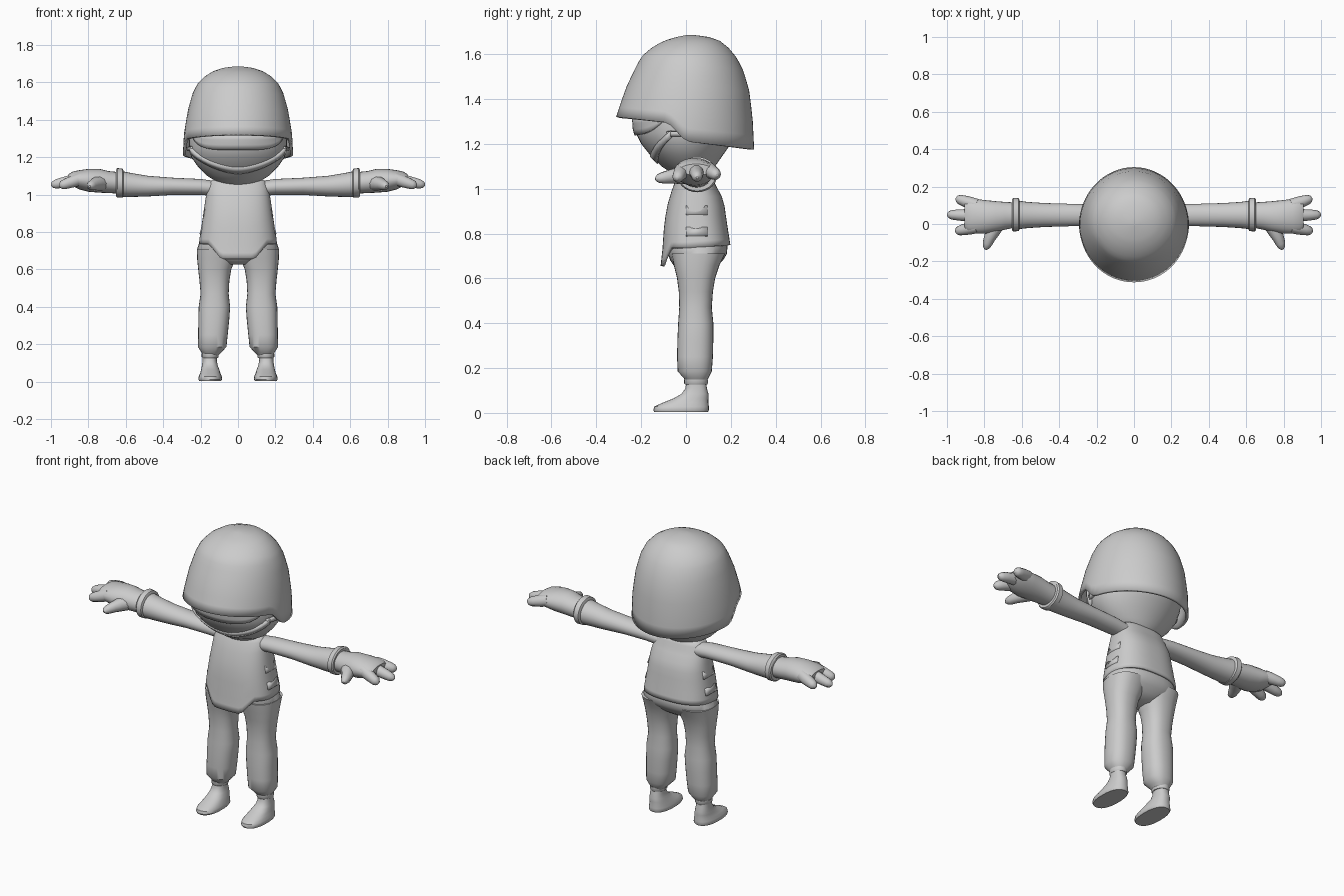
import bpy, math
from mathutils import Vector

grey = bpy.data.materials.new("plain grey")
grey.diffuse_color = (0.6, 0.6, 0.6, 1)


def finish(ob, mirror=False, thick=0, angle=40):
    ob.data.materials.append(grey)
    bpy.ops.object.select_all(action='DESELECT')
    bpy.context.view_layer.objects.active = ob
    ob.select_set(True)
    bpy.ops.object.shade_smooth_by_angle(angle=math.radians(angle))
    if thick:
        m = ob.modifiers.new("thickness", 'SOLIDIFY')
        m.thickness, m.offset = thick, -1
    if mirror:
        ob.modifiers.new("mirror", 'MIRROR')
    return ob


def mesh(name, verts, faces, **kw):
    me = bpy.data.meshes.new(name)
    me.from_pydata(verts, [], faces)
    me.update()
    ob = bpy.data.objects.new(name, me)
    bpy.context.collection.objects.link(ob)
    return finish(ob, **kw)


def section(rows, s):
    """Interpolate rows of (s, u0, u1, v0, v1)."""
    for a, b in zip(rows, rows[1:]):
        if s <= b[0]:
            break
    t = (s - a[0]) / (b[0] - a[0])
    return [p + (q - p) * t for p, q in zip(a[1:], b[1:])]


def ring_point(rows, s, ang, power=1.0):
    u0, u1, v0, v1 = section(rows, s)
    c, d = math.sin(ang), -math.cos(ang)
    c, d = (math.copysign(abs(k) ** power, k) for k in (c, d))
    return (u0 + u1) / 2 + (u1 - u0) / 2 * c, (v0 + v1) / 2 + (v1 - v0) / 2 * d


def loft(name, rows, n=24, axis='z', rim=None, levels=None, power=1.0, cap=True, **kw):
    """Stack oval sections; rim(x, y) trims the lowest ring to a hem height."""
    levels = levels or [r[0] for r in rows]
    top = levels[-1]
    verts, faces = [], []
    for s in levels:
        for i in range(n):
            a, z = 2 * math.pi * i / n, s
            u, v = ring_point(rows, z, a, power)
            if rim:
                t = (s - levels[0]) / (top - levels[0])
                for _ in range(4):
                    h = rim(u, v)
                    z = h + (top - h) * t
                    u, v = ring_point(rows, z, a, power)
            verts.append((u, v, z) if axis == 'z' else (z, u, v))
    for k in range(len(levels) - 1):
        for i in range(n):
            j = (i + 1) % n
            faces.append((k * n + i, k * n + j, k * n + n + j, k * n + n + i))
    last = (len(levels) - 1) * n
    faces.append(tuple(range(last, last + n)))
    if cap:
        faces.append(tuple(reversed(range(n))))
    return mesh(name, verts, faces, **kw)


def tube(name, pts, mirror=False):
    """Tapered round tube through (x, y, z, radius) points."""
    cu = bpy.data.curves.new(name, 'CURVE')
    cu.dimensions, cu.bevel_depth, cu.bevel_resolution = '3D', 1, 3
    cu.use_fill_caps = True
    sp = cu.splines.new('POLY')
    sp.points.add(len(pts) - 1)
    for p, (x, y, z, r) in zip(sp.points, pts):
        p.co, p.radius = (x, y, z, 1), r
    ob = bpy.data.objects.new(name, cu)
    bpy.context.collection.objects.link(ob)
    bpy.ops.object.select_all(action='DESELECT')
    bpy.context.view_layer.objects.active = ob
    ob.select_set(True)
    bpy.ops.object.convert(target='MESH')
    return finish(bpy.context.object, mirror)


# Head
HEAD = [(1.045, -.05, .05, -.02, .08), (1.06, -.10, .10, -.05, .10),
        (1.10, -.165, .165, -.11, .13), (1.15, -.215, .215, -.16, .165),
        (1.20, -.25, .25, -.20, .20), (1.25, -.262, .262, -.225, .23),
        (1.32, -.262, .262, -.23, .25), (1.45, -.23, .23, -.19, .23),
        (1.56, -.15, .15, -.11, .17)]
loft("head", HEAD, 40)

# Helmet with raised brow and low back
HELMET = [(1.15, -.297, .297, -.335, .305), (1.32, -.29, .29, -.312, .297),
          (1.45, -.268, .268, -.268, .28), (1.54, -.243, .243, -.225, .25),
          (1.59, -.218, .218, -.198, .222), (1.63, -.18, .18, -.152, .188),
          (1.66, -.132, .132, -.098, .15), (1.677, -.08, .08, -.04, .1),
          (1.685, -.02, .02, 0, .04)]


def helmet_rim(x, y):
    if y < -.08:
        return 1.295 + (-.08 - y) * .11
    return 1.295 + (y + .08) * -1.05 if y < 0 else 1.211 - .12 * y


loft("helmet", HELMET, 64, rim=helmet_rim, cap=False, thick=.016,
     levels=[1.2, 1.26, 1.32, 1.39, 1.45, 1.5, 1.54, 1.57, 1.59, 1.61, 1.63, 1.647,
             1.66, 1.669, 1.677, 1.682, 1.685])


# Visor plate and mask edge wrapped around the face
def on_head(ang, z, out):
    x, y = ring_point(HEAD, z, ang)
    return x * out, y * out, z


N = 24
angs = [math.radians(-60 + 120 * i / N) for i in range(N + 1)]
vv = []
for k in range(4):
    for a in angs:
        low = 1.238 + .055 * (a / angs[-1]) ** 4
        vv.append(on_head(a, low + (1.32 - low) * k / 3, 1.05))
mesh("visor", vv, [(k * (N + 1) + i, k * (N + 1) + i + 1, (k + 1) * (N + 1) + i + 1, (k + 1) * (N + 1) + i)
                   for k in range(3) for i in range(N)], thick=.014)
vv = []
for k in range(2):
    for i in range(N + 1):
        f = -1 + 2 * i / N
        vv.append(on_head(f * math.radians(72), 1.11 + .115 * f * f + .032 * k, 1.06))
mesh("mask_edge", vv, [(i, i + 1, N + 2 + i, N + 1 + i) for i in range(N)], thick=.022)
vv = [on_head(math.radians(68 + 8 * i), 1.232 + .022 * k, 1.05) for k in range(2) for i in range(5)]
mesh("side_strap", vv, [(i, i + 1, 6 + i, 5 + i) for i in range(4)], thick=.015, mirror=True)


# Shirt with a front flap
SHIRT = [(.64, -.212, .212, -.115, .2), (.75, -.208, .208, -.103, .198), (.85, -.192, .192, -.097, .182),
         (.95, -.178, .178, -.078, .168), (1.03, -.165, .165, -.05, .125),
         (1.07, -.15, .15, -.03, .11), (1.09, -.11, .11, -.01, .09)]


def hem(x, y):
    if y > .02:
        return .735 + .07 * y
    t = min(1, max(0, (.155 - abs(x)) / .065))
    return .735 - .08 * t


loft("shirt", SHIRT, 64, rim=hem, power=.8, cap=False, thick=.012,
     levels=[.7, .73, .77, .85, .9, .95, 1.0, 1.03, 1.055, 1.07, 1.09])

# Side pocket flaps on the shirt
for i, z in enumerate((.885, .79)):
    x = .194 - .017 * (1 - i)
    p = [(x + .012 * (k == 0), y, z + .04 * k) for k in (0, 1) for y in (0, .045, .095)]
    mesh("side_flap_%d" % i, p, [(0, 1, 4, 3), (1, 2, 5, 4)], thick=.02, mirror=True)

# Trousers: pelvis and legs
loft("pelvis", [(.625, -.06, .06, -.02, .1), (.65, -.14, .14, -.05, .135), (.68, -.205, .205, -.07, .165),
                (.71, -.218, .218, -.08, .183), (.75, -.205, .205, -.085, .185), (.8, -.18, .18, -.07, .16)],
     32, power=.85)
loft("leg", [(.14, .105, .185, 0, .09), (.155, .09, .195, -.01, .1), (.185, .062, .214, -.037, .115),
             (.25, .055, .213, -.04, .12), (.33, .047, .212, -.038, .122), (.40, .042, .21, -.035, .122),
             (.47, .05, .2, -.03, .115), (.54, .046, .206, -.032, .12), (.60, .036, .213, -.04, .13),
             (.66, .012, .219, -.055, .15), (.71, .005, .22, -.065, .175)], 28, power=.85, mirror=True)

# Ankle band and foot
loft("ankle_band", [(.126, .108, .19, -.004, .094), (.132, .104, .194, -.008, .098),
                    (.15, .104, .194, -.008, .098)], 24, mirror=True)
loft("foot", [(.004, .09, .208, -.142, .098), (.012, .085, .212, -.146, .102), (.028, .087, .21, -.142, .102),
              (.045, .094, .202, -.105, .1), (.065, .1, .197, -.055, .1), (.085, .108, .193, -.02, .1),
              (.11, .113, .189, -.002, .093), (.14, .113, .189, .0, .09)], 28, power=.85, mirror=True)

# Arm with flared sleeve and cuff ring
loft("arm", [(.1, .0, .1, .99, 1.07), (.2, -.01, .105, .998, 1.083), (.35, -.012, .108, .998, 1.09),
             (.48, -.016, .112, .99, 1.1), (.57, -.022, .118, .987, 1.115), (.62, -.028, .125, .987, 1.125)],
     24, axis='x', mirror=True)
loft("cuff", [(.612, -.03, .128, .99, 1.128), (.617, -.038, .138, .984, 1.138),
              (.645, -.04, .14, .984, 1.142), (.652, -.034, .132, .99, 1.134)], 28, axis='x', mirror=True)

# Palm, fingers and thumb
loft("palm", [(.64, -.02, .115, 1.005, 1.12), (.69, -.03, .118, 1.008, 1.125), (.74, -.042, .122, 1.01, 1.137),
              (.8, -.052, .128, 1.015, 1.137), (.85, -.052, .134, 1.028, 1.13), (.885, -.045, .132, 1.045, 1.122),
              (.905, -.025, .115, 1.06, 1.11)], 24, axis='x', mirror=True)
for name, y0, y1, x1, z1 in (("rear_finger", .1, .138, .952, 1.06), ("middle_finger", .045, .05, 1.0, 1.05),
                             ("front_finger", -.015, -.04, .955, 1.045)):
    a, b = Vector((.84, y0, 1.085)), Vector((x1, y1, z1))
    prof = ((0, .034), (.35, .033), (.65, .029), (.85, .025), (.95, .017), (1, .005))
    tube(name, [(*a.lerp(b, t), r) for t, r in prof], True)
tube("thumb", [(.73, -.0, 1.06, .04), (.755, -.04, 1.058, .038), (.772, -.075, 1.053, .031),
               (.784, -.105, 1.048, .026), (.79, -.125, 1.045, .019), (.793, -.137, 1.043, .006)], True)
